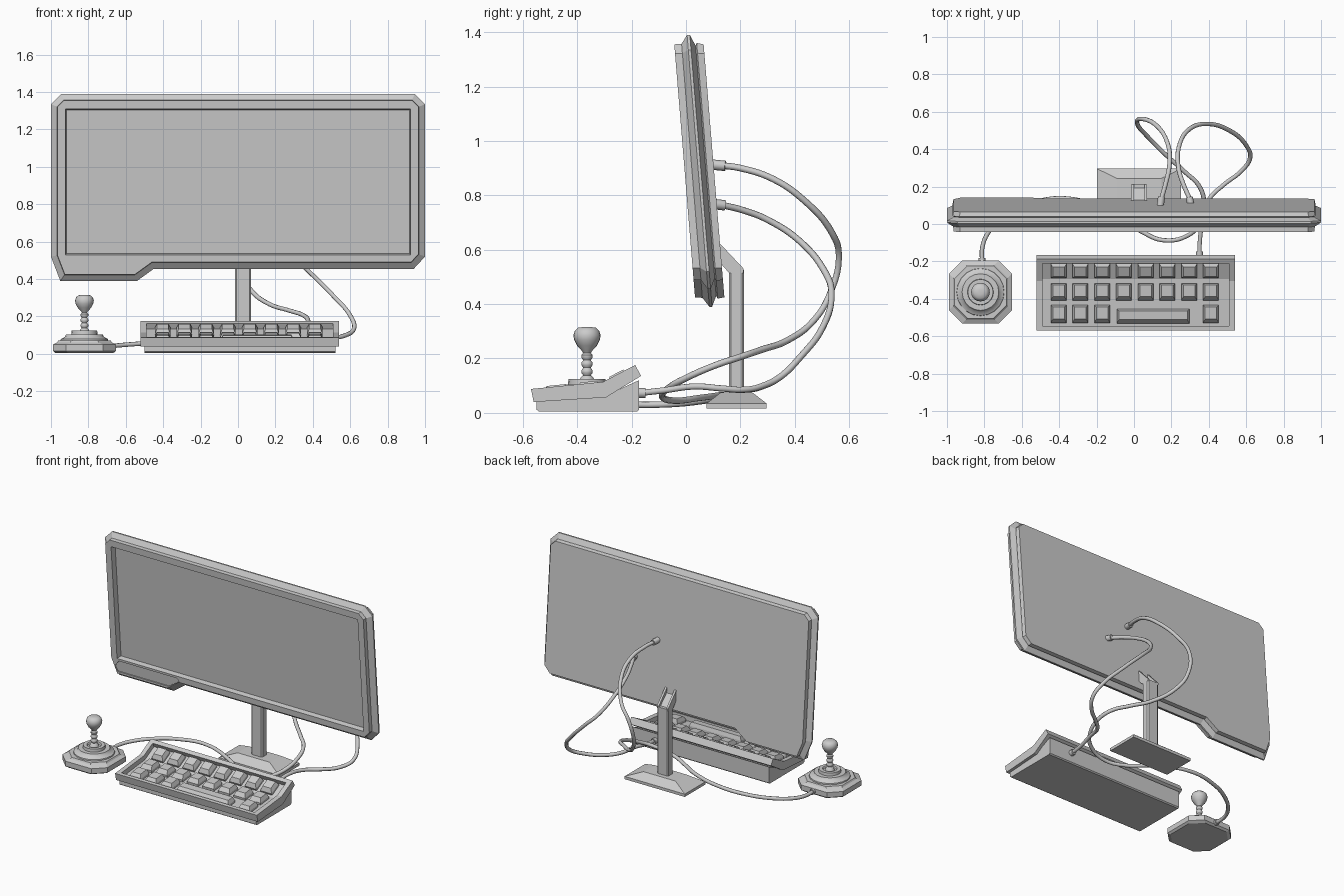
import bpy, bmesh, math
from mathutils import Vector

if "Cube" in bpy.data.objects:
    bpy.data.objects.remove(bpy.data.objects["Cube"])


def loft(name, rings, smooth=False):
    """Skin a list of closed 3D rings and cap both ends."""
    bm = bmesh.new()
    vs = [[bm.verts.new(p) for p in r] for r in rings]
    n = len(vs[0])
    for a, b in zip(vs, vs[1:]):
        for i in range(n):
            j = (i + 1) % n
            bm.faces.new((a[i], a[j], b[j], b[i]))
    bm.faces.new(vs[0])
    bm.faces.new(vs[-1])
    bmesh.ops.recalc_face_normals(bm, faces=bm.faces)
    me = bpy.data.meshes.new(name)
    bm.to_mesh(me)
    bm.free()
    ob = bpy.data.objects.new(name, me)
    bpy.context.collection.objects.link(ob)
    if smooth:
        activate(ob)
        bpy.ops.object.shade_smooth_by_angle(angle=math.radians(40))
    return ob


def activate(ob):
    bpy.ops.object.select_all(action='DESELECT')
    ob.select_set(True)
    bpy.context.view_layer.objects.active = ob


def cut(ob, cutter):
    m = ob.modifiers.new("cut", 'BOOLEAN')
    m.operation, m.object, m.solver = 'DIFFERENCE', cutter, 'EXACT'
    activate(ob)
    bpy.ops.object.modifier_apply(modifier=m.name)
    bpy.data.objects.remove(cutter)


def prism_x(name, profile, x0, x1):
    return loft(name, [[(x, y, z) for y, z in profile] for x in (x0, x1)])


def rect(cx, cy, hx, hy, z):
    return [(cx + a * hx, cy + b * hy, z) for a, b in ((-1, -1), (1, -1), (1, 1), (-1, 1))]


def lathe(name, cx, cy, profile, n=20):
    return loft(name, [[(cx + r * math.cos(2 * math.pi * i / n),
                         cy + r * math.sin(2 * math.pi * i / n), z) for i in range(n)]
                       for r, z in profile], True)


def tube(name, pts, r, res=8):
    cu = bpy.data.curves.new(name, 'CURVE')
    cu.dimensions = '3D'
    cu.bevel_depth, cu.bevel_resolution = r, 2
    cu.use_fill_caps, cu.resolution_u = True, res
    sp = cu.splines.new('BEZIER')
    sp.bezier_points.add(len(pts) - 1)
    for bp, p in zip(sp.bezier_points, pts):
        bp.co = p
        bp.handle_left_type = bp.handle_right_type = 'AUTO'
    ob = bpy.data.objects.new(name, cu)
    bpy.context.collection.objects.link(ob)
    return ob


# Monitor: chamfered outline lofted through its depth, leaning forward
def inset(poly, d):
    out = []
    for i, p in enumerate(poly):
        p, a, b = Vector(p), Vector(poly[i - 1]), Vector(poly[(i + 1) % len(poly)])
        e, f = (p - a).normalized(), (b - p).normalized()
        n1, n2 = Vector((e.y, -e.x)), Vector((f.y, -f.x))
        out.append(p + (n1 + n2) * (d / (1 + n1.dot(n2))))
    return out


def lean(poly, d):
    return [(x, d - 0.082 * (z - 0.89), z) for x, z in poly]


outline = [(-1, 1.335), (-.945, 1.39), (.945, 1.39), (1, 1.335), (1, .52), (.94, .455),
           (-.45, .455), (-.54, .39), (-.95, .39), (-1, .52)]
layers = [(-.005, .035), (.022, .033), (.045, 0), (.055, 0), (.073, .04), (.078, .03), (.103, .035)]
monitor = loft("monitor_body", [lean(inset(outline, i), d) for d, i in layers])
screen = [(-.922, 1.31), (.922, 1.31), (.922, .53), (-.922, .53)]
cut(monitor, loft("screen_cutter", [lean(inset(screen, i), d) for d, i in ((-.1, 0), (.0, 0), (.03, .006))]))
panel = [(-.91, .515), (-.475, .515), (-.46, .495), (-.545, .44), (-.925, .44), (-.942, .475)]
cut(monitor, loft("panel_cutter", [lean(panel, d) for d in (-.1, .003)]))

# Stand: base, post and grooved arm
SX = 0.027
loft("stand_base", [rect(SX, .186, .225, .11, .016), rect(SX, .186, .225, .11, .035),
                    rect(SX, .186, .12, .058, .075)])
post = [(SX + a, .186 + b, 0) for a, b in ((-.042, -.02), (-.034, -.028), (.034, -.028), (.042, -.02),
                                          (.042, .02), (.034, .028), (-.034, .028), (-.042, .02))]
loft("stand_post", [[(x, y, z) for x, y, _ in post] for z in (.07, .525)])
arm = [(.158, .515), (.212, .515), (.212, .53), (.118, .63), (.105, .63), (.105, .575)]
for side in (-1, 1):
    prism_x("stand_arm_rail", arm, SX + side * .028, SX + side * .042)
prism_x("stand_arm_core", [(.158, .515), (.2, .515), (.195, .523), (.105, .61), (.105, .575)],
        SX - .03, SX + .03)

# Keyboard: bent tray over a lower base
prism_x("keyboard_base", [(-.55, .05), (-.55, .012), (-.54, .005), (-.18, .005), (-.173, .012),
                          (-.173, .12), (-.294, .065)], -.5, .52)
tray = prism_x("keyboard_tray", [(-.57, .088), (-.56, .04), (-.294, .057), (-.165, .136),
                                 (-.187, .176), (-.305, .114)], -.52, .54)
cut(tray, prism_x("tray_cutter", [(-.545, .057), (-.295, .083), (-.197, .134), (-.212, .163),
                                  (-.26, .26), (-.55, .26)], -.49, .507))


def key(name, x, hw, y, hd):
    slope, z = (.104, .057 + (y + .545) * .104) if y < -.295 else (.52, .083 + (y + .295) * .52)
    t = Vector((0, 1, slope)).normalized()
    n = Vector((0, -t.z, t.y))
    c, u = Vector((x, y, z)), Vector((1, 0, 0))
    rings = []
    for h, ix, i0, i1 in ((-.003, 0, 0, 0), (.014, 0, 0, 0), (.038, .011, .022, .006)):
        rings.append([c + n * h + u * (a * (hw - ix)) + t * b for a, b in
                      ((-1, i0 - hd), (1, i0 - hd), (1, hd - i1), (-1, hd - i1))])
    return loft(name, rings)


for row, (y, hd, cols) in enumerate(((-.245, .042, range(8)), (-.362, .045, range(8)),
                                     (-.48, .047, (0, 1, 2, 7)))):
    for i in cols:
        key(f"key_{row}_{i}", -.403 + .1163 * i, .042, y, hd)
key("space_bar", .102, .194, -.492, .038)

# Joystick: chamfered base, stepped dome, ribbed stick with knob
JX, JY = -.821, -.364


def octagon(h, z, c=.07):
    k = h - c
    return [(JX + a, JY + b, z) for a, b in ((-h, -k), (-k, -h), (k, -h), (h, -k),
                                             (h, k), (k, h), (-k, h), (-h, k))]


loft("joystick_base", [octagon(.155, .005), octagon(.168, .016), octagon(.168, .05),
                       octagon(.146, .062), octagon(.14, .072)])
lathe("joystick_dome", JX, JY, [(.128, .068), (.126, .08), (.105, .09), (.098, .105), (.07, .105),
                                (.068, .124), (.045, .124), (.04, .115)])
stick = [(.03, .11), (.024, .13)]
for k in range(3):
    z = .138 + .028 * k
    stick += [(.014, z), (.021, z + .01), (.021, z + .018)]
stick += [(.014, .22), (.018, .227), (.036, .247), (.047, .268), (.05, .285), (.045, .302),
          (.033, .313), (.012, .316)]
lathe("joystick_stick", JX, JY, stick)

# Cables running from the monitor back to the keyboard and joystick
tube("keyboard_cable", [(.3, .13, .765), (.265, .21, .745), (.238, .3, .71), (.242, .42, .63),
                        (.3, .51, .52), (.38, .535, .44), (.51, .5, .31), (.6, .42, .205),
                        (.62, .35, .135), (.57, .28, .098), (.48, .21, .085), (.4, .13, .09),
                        (.37, .03, .097), (.353, -.08, .083), (.35, -.17, .073)], .012)
tube("joystick_cable", [(.145, .13, .91), (.165, .2, .9), (.19, .32, .86), (.18, .43, .785),
                        (.11, .535, .665), (.035, .562, .57), (.02, .53, .44), (.07, .47, .34),
                        (.17, .37, .265), (.27, .28, .233), (.35, .2, .206), (.375, .1, .172),
                        (.35, .0, .128), (.29, -.06, .095), (.16, -.087, .058), (.04, -.04, .045),
                        (-.1, .05, .055), (-.33, .133, .065), (-.52, .12, .055), (-.68, .05, .042),
                        (-.775, -.04, .033), (-.81, -.12, .03), (-.813, -.2, .03)], .012)
for name, a, b in (("monitor_plug_upper", (.14, .095, .913), (.147, .145, .908)),
                   ("monitor_plug_lower", (.305, .1, .768), (.295, .143, .763)),
                   ("keyboard_plug", (.35, -.18, .073), (.35, -.148, .073)),
                   ("joystick_plug", (-.813, -.21, .03), (-.813, -.183, .03))):
    tube(name, [a, b], .019, 1)
